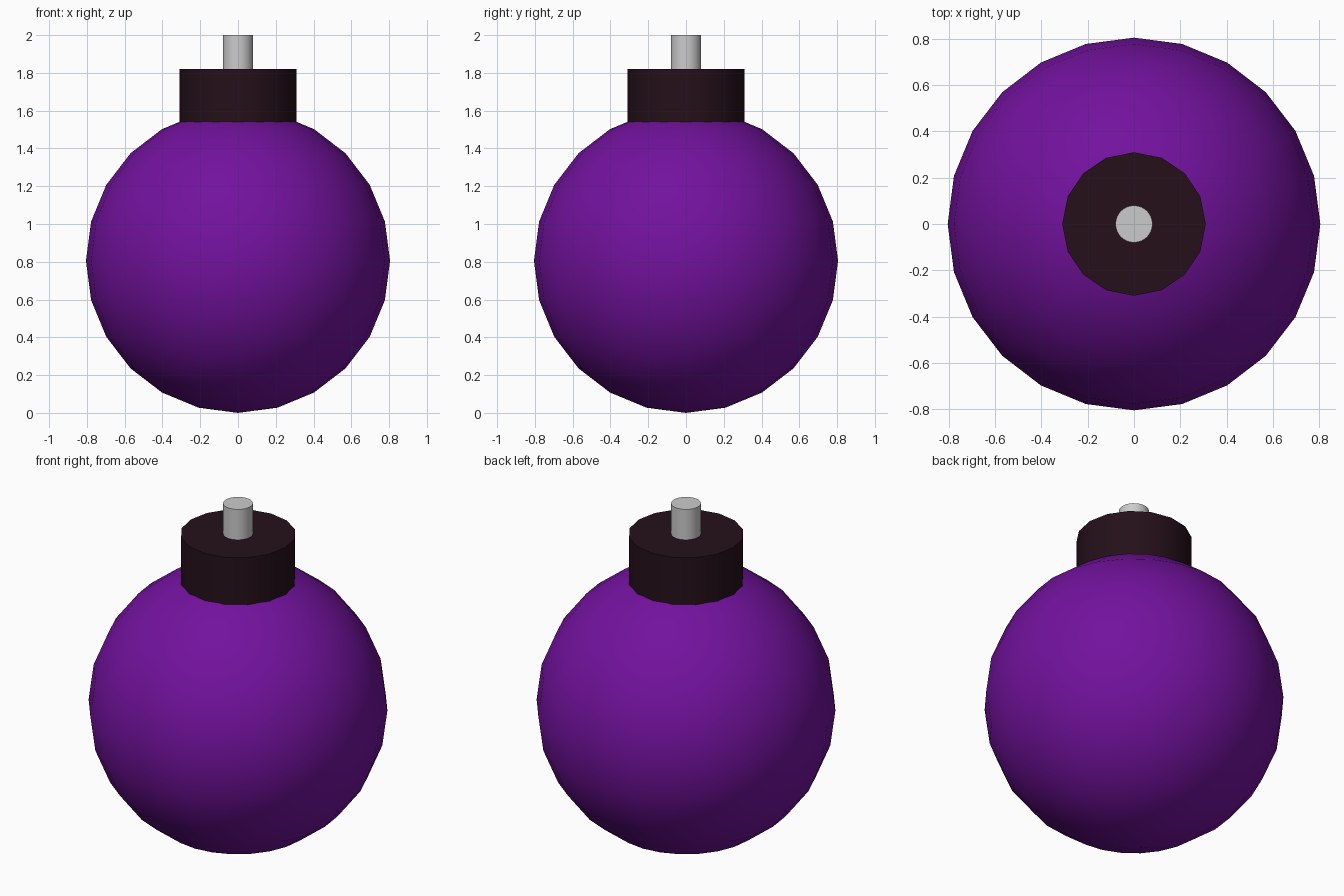
import bpy, math

if "Cube" in bpy.data.objects:
    bpy.data.objects.remove(bpy.data.objects["Cube"])


def finish(name, color=None):
    ob = bpy.context.object
    ob.name = name
    bpy.ops.object.shade_smooth_by_angle(angle=math.radians(40))
    if color:
        mat = bpy.data.materials.new(name + "_paint")
        mat.diffuse_color = (*color, 1)
        mat.use_nodes = True
        mat.node_tree.nodes["Principled BSDF"].inputs["Base Color"].default_value = mat.diffuse_color
        ob.data.materials.append(mat)
    return ob


def cylinder(name, sides, radius, z0, z1, color=None):
    bpy.ops.mesh.primitive_cylinder_add(vertices=sides, radius=radius, depth=z1 - z0,
                                        location=(0, 0, (z0 + z1) / 2))
    return finish(name, color)


# Round body
R = 0.805
bpy.ops.mesh.primitive_uv_sphere_add(segments=24, ring_count=12, radius=R, location=(0, 0, R))
finish("body", (0.17, 0.006, 0.34))

# Dark collar sunk slightly into the body
cylinder("collar", 16, 0.31, 1.53, 1.82, (0.018, 0.005, 0.01))

# Grey pin on top
cylinder("pin", 32, 0.08, 1.80, 2.0)
